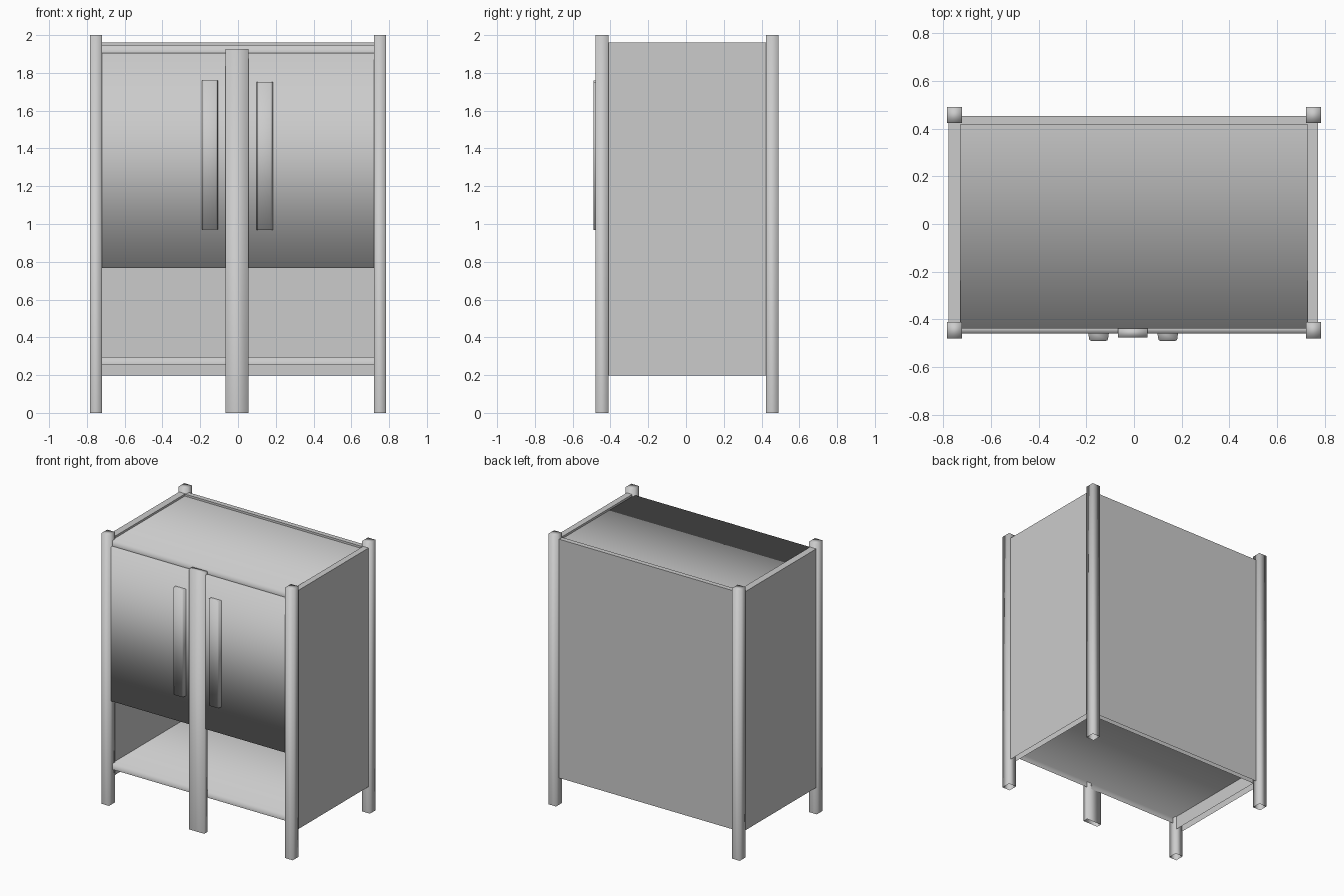
import bpy
import bmesh

default_cube = bpy.data.objects.get("Cube")
if default_cube:
    bpy.data.objects.remove(default_cube, do_unlink=True)

GREY = (0.6, 0.6, 0.6, 1)
grey = bpy.data.materials.new("plain_grey")
grey.use_nodes = True
grey.diffuse_color = GREY
grey.node_tree.nodes["Principled BSDF"].inputs["Base Color"].default_value = GREY


def board(name, x, y, z, smooth=False, open_sides=("bottom",), taper=0.0, chamfer=0.0):
    """Box between (min, max) spans with open hidden sides; the front may narrow."""
    bm = bmesh.new()
    bmesh.ops.create_cube(bm, size=1)
    for v in bm.verts:
        front = v.co.y < 0
        for i, (low, high) in enumerate((x, y, z)):
            sign = 1 if v.co[i] > 0 else -1
            v.co[i] = high if sign > 0 else low
            if front and i == 0:
                v.co.x -= sign * taper
    bm.normal_update()

    # Leave out faces that are hidden in the assembled piece
    tests = {"ends": lambda n: abs(n.x) > 0.9,
             "back": lambda n: n.y > 0.9,
             "bottom": lambda n: n.z < -0.9}
    hidden = [f for f in bm.faces if any(tests[s](f.normal) for s in open_sides)]
    bmesh.ops.delete(bm, geom=hidden, context='FACES_ONLY')

    # Chamfer the upright front edges
    if chamfer:
        edges = [e for e in bm.edges
                 if all(abs(v.co.y - y[0]) < 1e-4 for v in e.verts)
                 and abs(e.verts[0].co.z - e.verts[1].co.z) > 1e-4]
        bmesh.ops.bevel(bm, geom=edges, offset=chamfer, segments=2, profile=0.5,
                        affect='EDGES')
    for f in bm.faces:
        f.smooth = smooth
    mesh = bpy.data.meshes.new(name)
    bm.to_mesh(mesh)
    bm.free()
    mesh.materials.append(grey)
    obj = bpy.data.objects.new(name, mesh)
    bpy.context.collection.objects.link(obj)


# Corner posts, open underneath
for label, x in (("left", (0.72, 0.783)), ("right", (-0.783, -0.72))):
    board(f"front_{label}_post", x, (-0.479, -0.41), (0, 2), smooth=True)
    board(f"back_{label}_post", x, (0.423, 0.49), (0, 2), smooth=True)

# Side and back panels
for label, x in (("left", (0.727, 0.772)), ("right", (-0.778, -0.727))):
    board(f"{label}_side_panel", x, (-0.44, 0.45), (0.197, 1.962))
board("back_panel", (-0.727, 0.727), (0.417, 0.453), (0.197, 1.962))

# Top and lower shelf, softened along the front edge
for name, z in (("top_board", (1.904, 1.947)), ("lower_shelf", (0.253, 0.297))):
    board(name, (-0.727, 0.727), (-0.437, 0.417), z, smooth=True,
          open_sides=("ends", "back", "bottom"))

# Doors hang between the outer posts and the centre post
for name, x in (("left_door", (0.03, 0.725)), ("right_door", (-0.725, -0.03))):
    board(name, x, (-0.458, -0.425), (0.768, 1.905), smooth=True, open_sides=("ends",))

# Centre post
board("centre_post", (-0.067, 0.056), (-0.475, -0.437), (0, 1.926), smooth=True)

# Door handles
for name, x, z in (("left_handle", (0.098, 0.185), (0.967, 1.753)),
                   ("right_handle", (-0.192, -0.105), (0.97, 1.76))):
    board(name, x, (-0.49, -0.456), z, smooth=True, open_sides=("back",),
          taper=0.005, chamfer=0.008)
